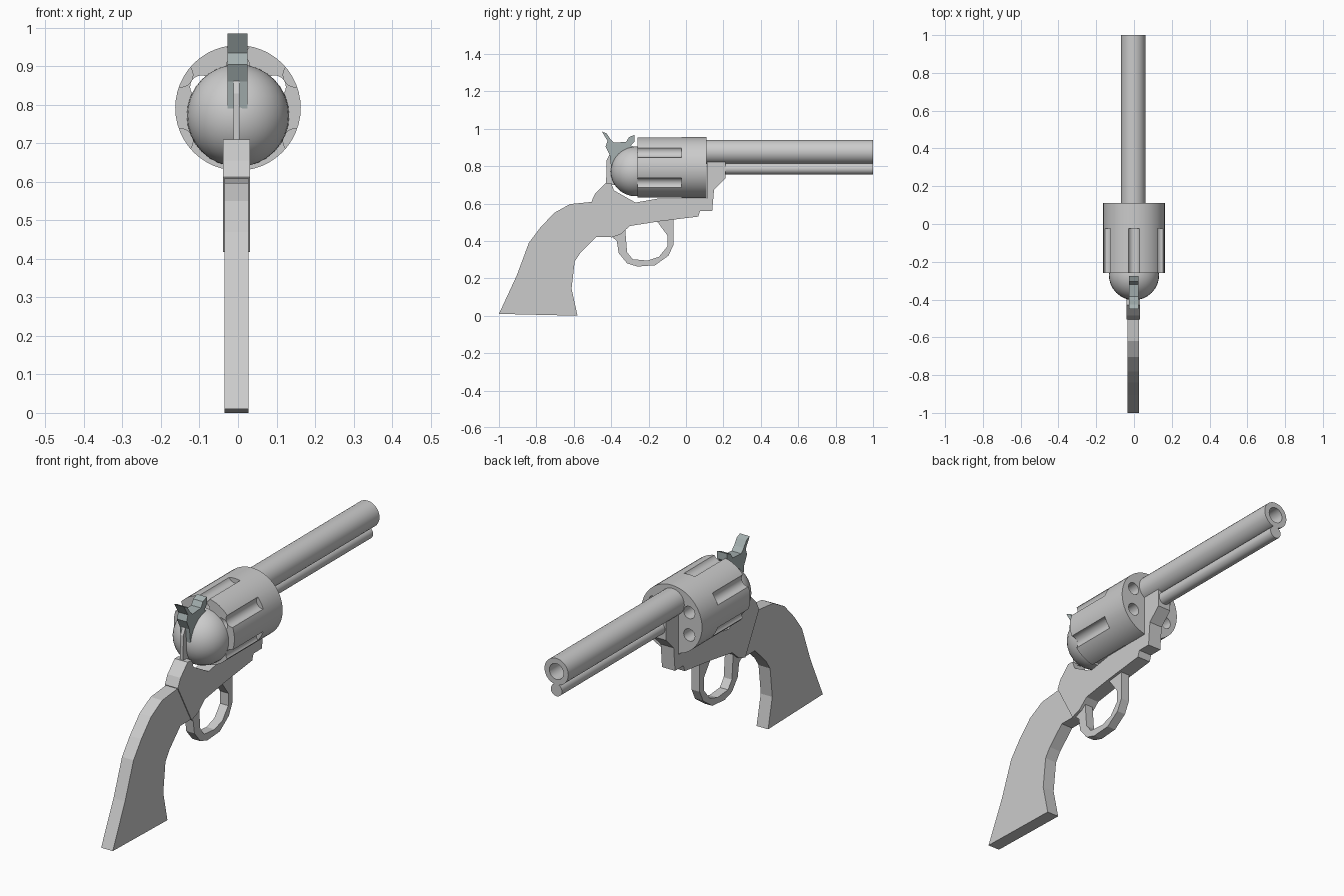
import bpy, bmesh, math
from mathutils import Vector

if "Cube" in bpy.data.objects:
    bpy.data.objects.remove(bpy.data.objects["Cube"])

CX = -0.004          # slight sideways offset of the flat parts
DRUM_Z = 0.792       # axis height of the drum


def plate(name, pts, half, cx=CX):
    """Side profile (y, z) extruded across x."""
    bm = bmesh.new()
    face = bm.faces.new([bm.verts.new((cx - half, y, z)) for y, z in pts])
    ext = bmesh.ops.extrude_face_region(bm, geom=[face])
    verts = [v for v in ext["geom"] if isinstance(v, bmesh.types.BMVert)]
    bmesh.ops.translate(bm, verts=verts, vec=Vector((2 * half, 0, 0)))
    bmesh.ops.recalc_face_normals(bm, faces=bm.faces)
    mesh = bpy.data.meshes.new(name)
    bm.to_mesh(mesh)
    bm.free()
    obj = bpy.data.objects.new(name, mesh)
    bpy.context.collection.objects.link(obj)
    return obj


def rod(name, r, y0, y1, x, z, sides=32):
    """Cylinder running along y."""
    bpy.ops.mesh.primitive_cylinder_add(
        vertices=sides, radius=r, depth=y1 - y0,
        location=(x, (y0 + y1) / 2, z), rotation=(math.pi / 2, 0, 0))
    obj = bpy.context.object
    obj.name = name
    return obj


def cut(obj, cutter):
    """Subtract the cutter and remove it."""
    mod = obj.modifiers.new("cut", 'BOOLEAN')
    mod.operation = 'DIFFERENCE'
    mod.solver = 'EXACT'
    mod.object = cutter
    bpy.context.view_layer.objects.active = obj
    bpy.ops.object.modifier_apply(modifier=mod.name)
    bpy.data.objects.remove(cutter)


def smooth(obj):
    bpy.ops.object.select_all(action='DESELECT')
    obj.select_set(True)
    bpy.context.view_layer.objects.active = obj
    bpy.ops.object.shade_smooth_by_angle(angle=math.radians(35))


# Grip
plate("grip", [
    (-1.0, 0.01), (-0.58, 0.0), (-0.612, 0.145), (-0.595, 0.29), (-0.565, 0.335),
    (-0.48, 0.42), (-0.40, 0.42), (-0.49, 0.61), (-0.62, 0.597), (-0.705, 0.55),
    (-0.78, 0.47), (-0.84, 0.39), (-0.905, 0.215)], 0.031)

# Frame with the upright post in front of the drum
plate("frame", [
    (-0.40, 0.418), (-0.35, 0.435), (-0.30, 0.48), (-0.14, 0.505), (0.065, 0.53),
    (0.075, 0.56), (0.14, 0.56), (0.15, 0.675), (0.21, 0.735), (0.21, 0.83),
    (0.112, 0.83), (0.112, 0.628), (-0.14, 0.628), (-0.27, 0.605), (-0.385, 0.67),
    (-0.40, 0.71), (-0.43, 0.71), (-0.485, 0.655), (-0.505, 0.612)], 0.035)

# Thin rib behind the dome
plate("rear_rib", [(-0.427, 0.70), (-0.35, 0.70), (-0.35, 0.87),
                   (-0.405, 0.87), (-0.425, 0.83)], 0.008)

# Trigger guard loop
plate("trigger_guard", [
    (-0.40, 0.425), (-0.37, 0.40), (-0.36, 0.335), (-0.315, 0.28), (-0.26, 0.263),
    (-0.165, 0.27), (-0.095, 0.32), (-0.068, 0.375), (-0.068, 0.515), (-0.155, 0.505),
    (-0.10, 0.43), (-0.10, 0.37), (-0.145, 0.315), (-0.205, 0.295), (-0.285, 0.302),
    (-0.315, 0.34), (-0.325, 0.46), (-0.335, 0.47)], 0.022)

# Hammer with curled spur
hammer = plate("hammer", [
    (-0.45, 0.985), (-0.425, 0.975), (-0.405, 0.945), (-0.385, 0.925), (-0.32, 0.93),
    (-0.305, 0.955), (-0.275, 0.967), (-0.275, 0.93), (-0.295, 0.91), (-0.262, 0.895),
    (-0.262, 0.85), (-0.36, 0.80), (-0.40, 0.79), (-0.408, 0.86), (-0.43, 0.905),
    (-0.42, 0.935)], 0.026, -0.001)
mat = bpy.data.materials.new("hammer_steel")
mat.diffuse_color = (0.38, 0.44, 0.44, 1)
mat.use_nodes = True
mat.node_tree.nodes["Principled BSDF"].inputs["Base Color"].default_value = mat.diffuse_color
hammer.data.materials.append(mat)

# Drum with six flutes and six open chambers
drum = rod("drum", 0.163, -0.26, 0.11, 0, DRUM_Z, 48)
for i in range(6):
    a = math.radians(30 + 60 * i)
    c, s = math.cos(a), math.sin(a)
    cut(drum, rod("flute_cutter", 0.032, -0.4, -0.025, 0.172 * c, DRUM_Z + 0.172 * s, 20))
    cut(drum, rod("chamber_cutter", 0.03, -0.4, 0.3, 0.109 * c, DRUM_Z + 0.109 * s, 20))
smooth(drum)

# Rounded dome behind the drum
bpy.ops.mesh.primitive_uv_sphere_add(segments=32, ring_count=16, radius=0.133,
                                     location=(0.0, -0.27, 0.772))
dome = bpy.context.object
dome.name = "rear_dome"
bpy.ops.mesh.primitive_cube_add(size=1, location=(0, 0.242, 0.77))
cut(dome, bpy.context.object)
smooth(dome)

# Hollow barrel and the rod beneath it
barrel = rod("barrel", 0.064, 0.10, 1.0, CX, 0.876)
cut(barrel, rod("bore_cutter", 0.038, 0.13, 1.1, CX, 0.876))
smooth(barrel)
smooth(rod("under_rod", 0.03, 0.15, 1.0, CX, 0.786, 24))
